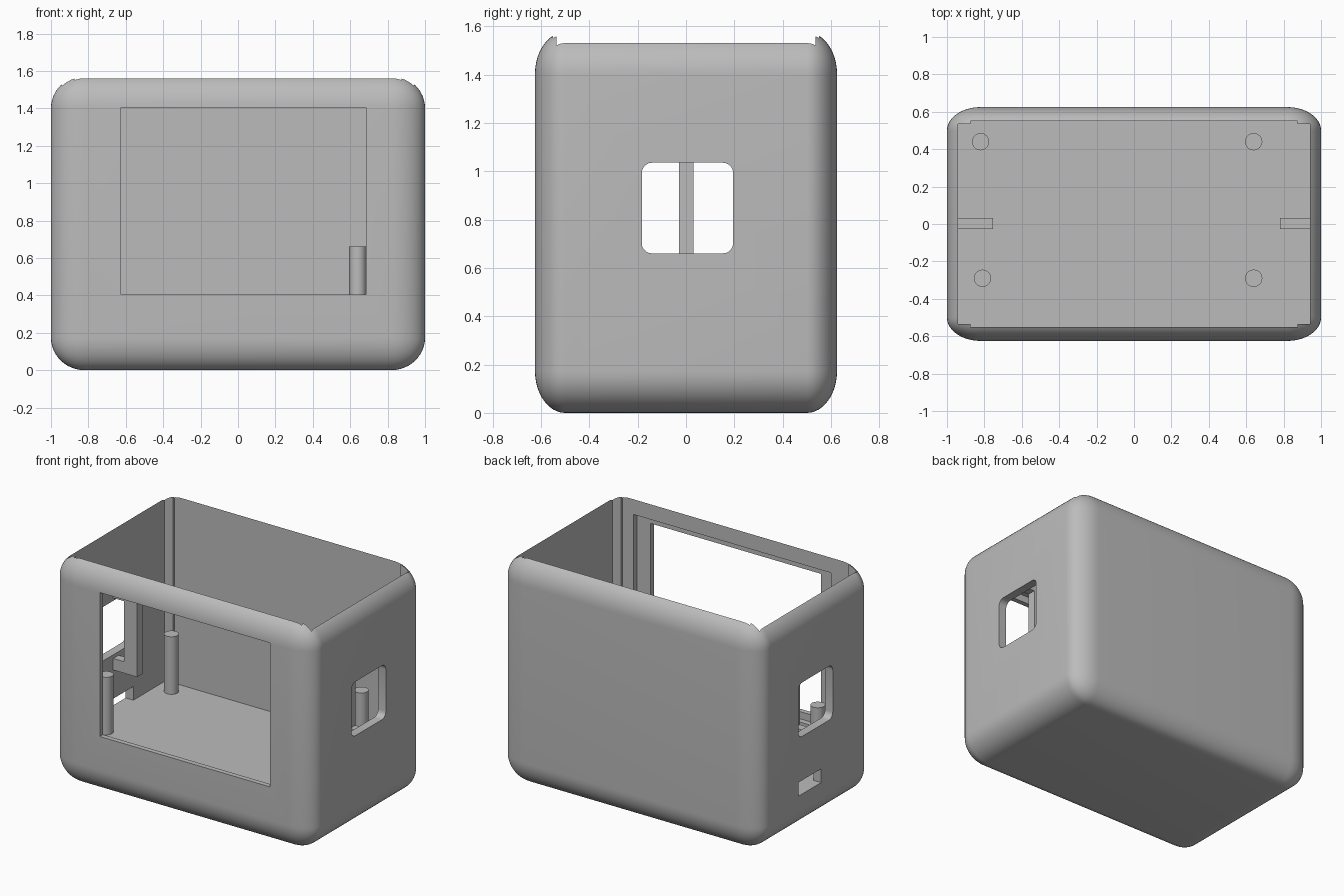
import bpy, bmesh, math
from mathutils import Vector

if "Cube" in bpy.data.objects:
    bpy.data.objects.remove(bpy.data.objects["Cube"])

grey = bpy.data.materials.new("plain grey")
grey.diffuse_color = (0.5, 0.5, 0.5, 1)
grey.use_nodes = True
grey.node_tree.nodes["Principled BSDF"].inputs["Base Color"].default_value = grey.diffuse_color


def add_mesh(name, bm):
    bmesh.ops.recalc_face_normals(bm, faces=bm.faces)
    me = bpy.data.meshes.new(name)
    bm.to_mesh(me)
    bm.free()
    me.materials.append(grey)
    ob = bpy.data.objects.new(name, me)
    bpy.context.collection.objects.link(ob)
    return ob


def box_mesh(x, y, z):
    """Box between the (min, max) limits on each axis."""
    bm = bmesh.new()
    bmesh.ops.create_cube(bm, size=1)
    for v in bm.verts:
        v.co = Vector([(l[0] + l[1]) / 2 + c * (l[1] - l[0]) for l, c in zip((x, y, z), v.co)])
    return bm


def box(name, x, y, z):
    return add_mesh(name, box_mesh(x, y, z))


def cut(target, cutter):
    """Subtract the cutter for good, then discard it."""
    cutter.hide_render = True
    mod = target.modifiers.new("cut", 'BOOLEAN')
    mod.operation, mod.solver, mod.object = 'DIFFERENCE', 'EXACT', cutter
    bpy.ops.object.select_all(action='DESELECT')
    bpy.context.view_layer.objects.active = target
    target.select_set(True)
    bpy.ops.object.modifier_apply(modifier=mod.name)
    bpy.data.objects.remove(cutter)


def smooth(ob):
    bpy.ops.object.select_all(action='DESELECT')
    bpy.context.view_layer.objects.active = ob
    ob.select_set(True)
    bpy.ops.object.shade_smooth_by_angle(angle=math.radians(30))


FLOOR = 0.26
HEIGHT = 1.575

# Shell: rounded with unit bevels, then scaled so the corners are elliptical
RX, RY, RZ = 0.18, 0.125, 0.174
bm = box_mesh((-1 / RX, 1 / RX), (-0.625 / RY, 0.625 / RY), (0, HEIGHT / RZ))
bmesh.ops.bevel(bm, geom=bm.edges[:], offset=1, offset_type='OFFSET',
                segments=12, profile=0.5, affect='EDGES')
bmesh.ops.scale(bm, vec=(RX, RY, RZ), verts=bm.verts)
shell = add_mesh("shell", bm)

# Open cavity, a little wider between the corner steps
cut(shell, box("cavity", (-0.94, 0.94), (-0.535, 0.535), (FLOOR, 2)))
cut(shell, box("wide_cavity", (-0.875, 0.875), (-0.55, 0.55), (FLOOR, 2)))

# Front window with a recess behind it
cut(shell, box("window_recess", (-0.73, 0.79), (-0.59, -0.4), (0.355, 1.455)))
cut(shell, box("front_window", (-0.625, 0.685), (-0.8, -0.4), (0.405, 1.405)))

# Rounded openings in both side walls
for x in ((-1.2, -0.9), (0.9, 1.2)):
    bm = box_mesh(x, (-0.183, 0.195), (0.66, 1.035))
    along_x = [e for e in bm.edges if abs(e.verts[0].co.x - e.verts[1].co.x) > 0.1]
    bmesh.ops.bevel(bm, geom=along_x, offset=0.042, segments=5, profile=0.5, affect='EDGES')
    cut(shell, add_mesh("side_opening", bm))

# Low cable slot in the left wall
cut(shell, box("cable_slot", (-1.2, -0.9), (-0.055, 0.195), (FLOOR, 0.355)))
smooth(shell)

# Bracket loops standing off the side walls, behind the side openings
for name, wall, end in (("left_bracket", -0.945, -0.755), ("right_bracket", 0.945, 0.78)):
    inner = end + math.copysign(0.1, wall)
    profile = [(wall, 0.555), (end, 0.555), (end, 1.135), (wall, 1.135),
               (wall, 1.055), (inner, 1.055), (inner, 0.635), (wall, 0.635)]
    bm = bmesh.new()
    face = bm.faces.new([bm.verts.new((x, -0.028, z)) for x, z in profile])
    ext = bmesh.ops.extrude_face_region(bm, geom=[face])
    bmesh.ops.translate(bm, vec=(0, 0.06, 0),
                        verts=[g for g in ext["geom"] if isinstance(g, bmesh.types.BMVert)])
    add_mesh(name, bm)

# Mounting posts on the floor
for name, x, y in (("back_left_post", -0.82, 0.44), ("back_right_post", 0.64, 0.44),
                   ("front_left_post", -0.81, -0.29), ("front_right_post", 0.64, -0.29)):
    bm = bmesh.new()
    bmesh.ops.create_cone(bm, cap_ends=True, segments=32, radius1=0.046, radius2=0.046,
                          depth=0.66 - FLOOR + 0.01)
    bmesh.ops.translate(bm, vec=(x, y, (0.66 + FLOOR - 0.01) / 2), verts=bm.verts)
    smooth(add_mesh(name, bm))
